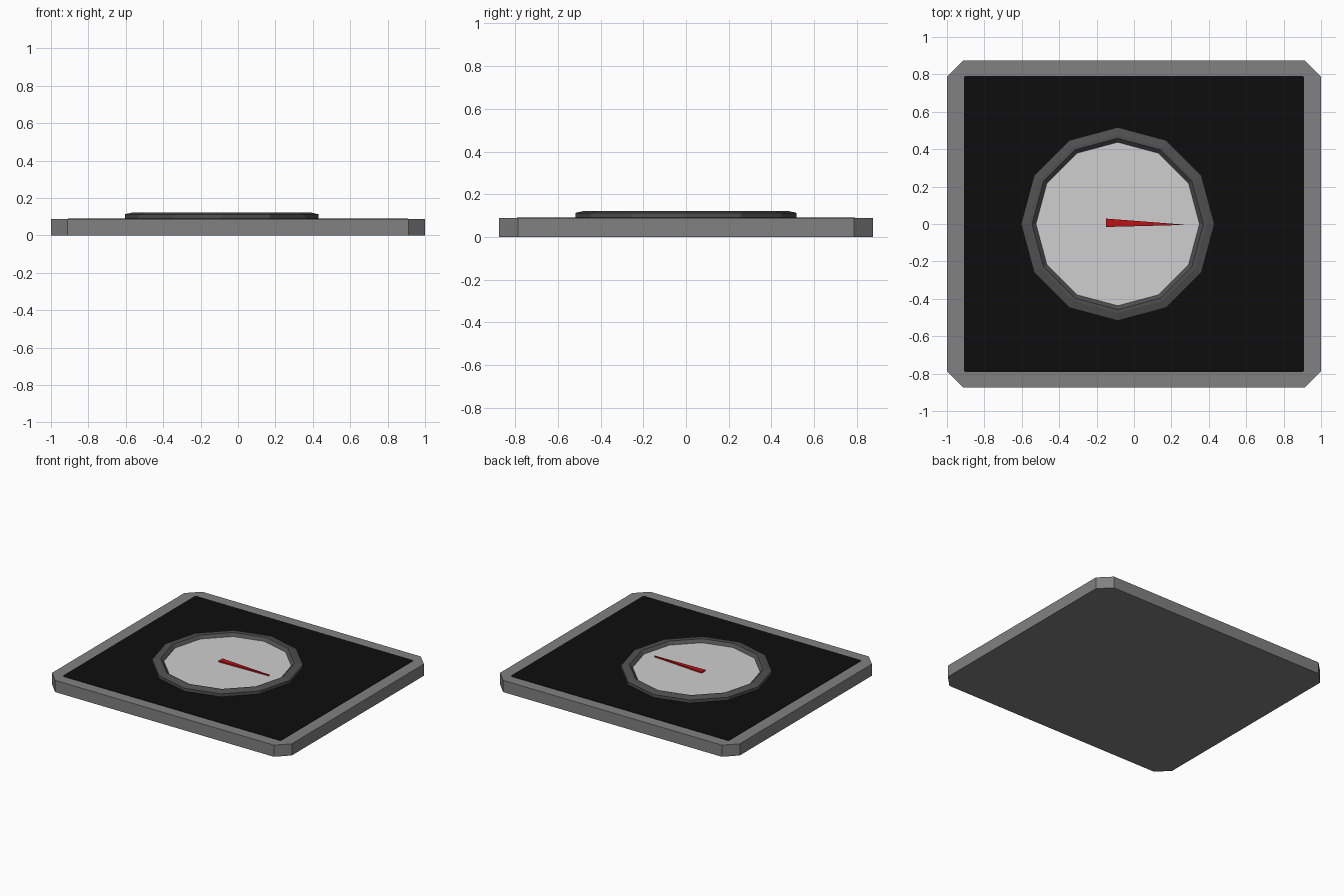
import bpy, math

if "Cube" in bpy.data.objects:
    bpy.data.objects.remove(bpy.data.objects["Cube"])

def material(name, rgb):
    m = bpy.data.materials.new(name)
    m.diffuse_color = (*rgb, 1)
    m.use_nodes = True
    m.node_tree.nodes["Principled BSDF"].inputs["Base Color"].default_value = m.diffuse_color
    return m

GREY = material("frame grey", (0.22, 0.22, 0.22))
DARK = material("bezel dark grey", (0.08, 0.08, 0.08))
BLACK = material("panel black", (0.004, 0.004, 0.004))
PALE = material("dial pale grey", (0.62, 0.62, 0.62))
RED = material("needle red", (0.52, 0.006, 0.008))

CX = -0.087   # dial centre
SIDES = 12

def make(name, verts, faces, mat):
    me = bpy.data.meshes.new(name)
    me.from_pydata(verts, [], faces)
    me.materials.append(mat)
    ob = bpy.data.objects.new(name, me)
    bpy.context.collection.objects.link(ob)
    return ob

def prism(name, outline, z0, z1, mat):
    n = len(outline)
    verts = [(x, y, z) for z in (z0, z1) for x, y in outline]
    faces = [tuple(reversed(range(n))), tuple(range(n, 2 * n))]
    faces += [(i, (i + 1) % n, (i + 1) % n + n, i + n) for i in range(n)]
    return make(name, verts, faces, mat)

def cut_rect(hx, hy, c):
    return [(hx, -hy + c), (hx, hy - c), (hx - c, hy), (c - hx, hy),
            (-hx, hy - c), (-hx, c - hy), (c - hx, -hy), (hx - c, -hy)]

def circle(r):
    return [(CX + r * math.cos(i * math.tau / SIDES), r * math.sin(i * math.tau / SIDES))
            for i in range(SIDES)]

# Square body with clipped corners and the black face plate
prism("body", cut_rect(1.0, 0.875, 0.088), 0.0, 0.088, GREY)
prism("face_panel", cut_rect(0.91, 0.792, 0.008), 0.085, 0.0905, BLACK)

# Twelve-sided bezel: side wall, bevelled crown, slope down to the dial
profile = [(0.517, 0.088), (0.517, 0.113), (0.475, 0.123), (0.458, 0.123), (0.437, 0.102)]
verts = [(x, y, z) for r, z in profile for x, y in circle(r)]
faces = [(k * SIDES + i, k * SIDES + (i + 1) % SIDES,
          (k + 1) * SIDES + (i + 1) % SIDES, (k + 1) * SIDES + i)
         for k in range(len(profile) - 1) for i in range(SIDES)]
make("bezel", verts, faces, DARK)

# Dial and tapering needle
prism("dial", circle(0.438), 0.09, 0.102, PALE)
prism("needle", [(-0.15, -0.016), (0.265, -0.005), (0.265, -0.003), (-0.15, 0.029)],
      0.101, 0.112, RED)
